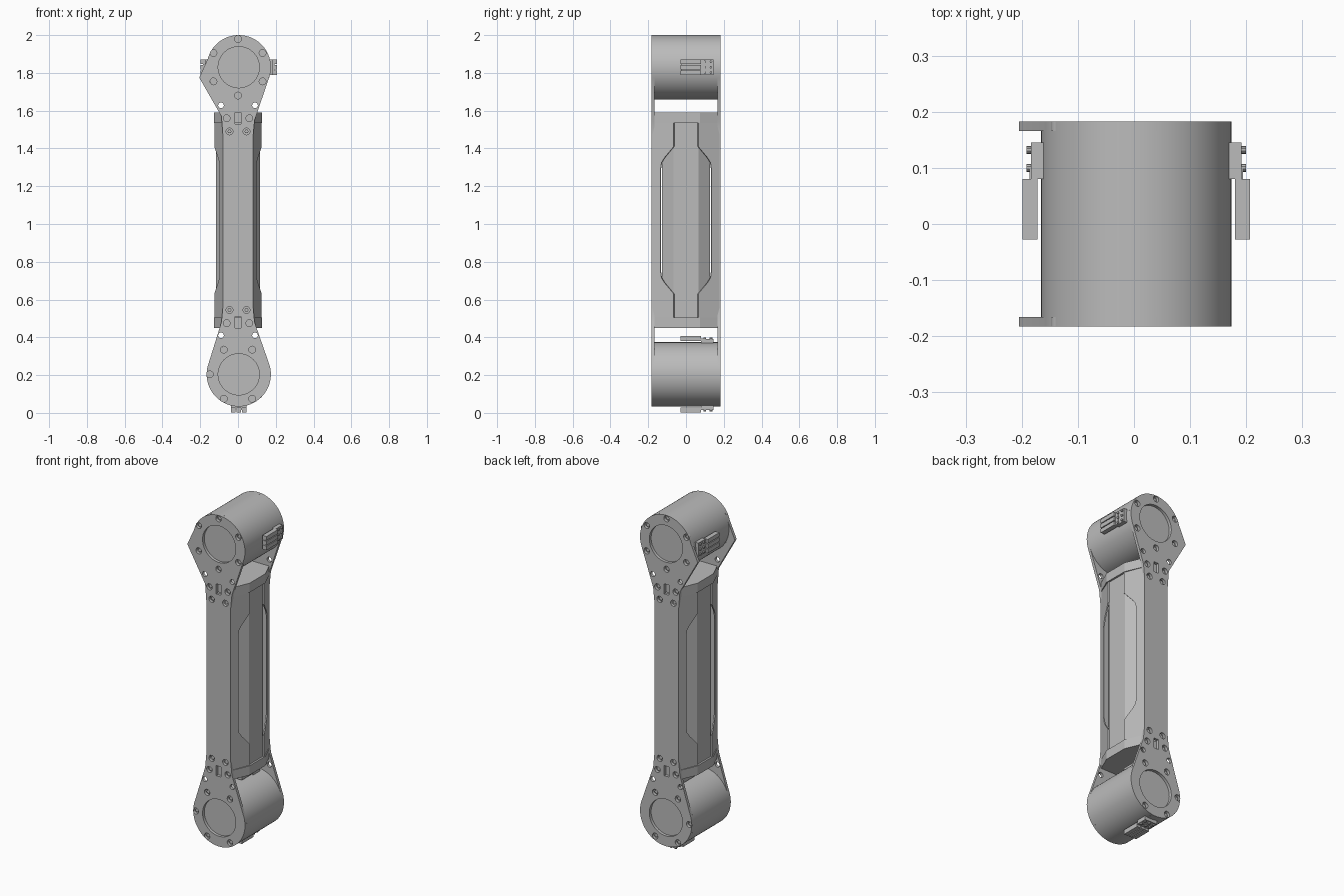
import bpy, bmesh, math
from mathutils import Vector, Matrix

if "Cube" in bpy.data.objects:
    bpy.data.objects.remove(bpy.data.objects["Cube"])

grey = bpy.data.materials.new("machined grey")
grey.use_nodes = True
GREY = (0.5, 0.5, 0.5, 1)
grey.diffuse_color = GREY
grey.node_tree.nodes["Principled BSDF"].inputs["Base Color"].default_value = GREY

CX, R = 0.004, 0.17
TOP, BOTTOM = 1.83, 0.204
FACE, INNER = 0.183, 0.166


def finish(name, bm, smooth=False):
    bmesh.ops.recalc_face_normals(bm, faces=bm.faces)
    mesh = bpy.data.meshes.new(name)
    bm.to_mesh(mesh)
    bm.free()
    mesh.materials.append(grey)
    ob = bpy.data.objects.new(name, mesh)
    bpy.context.collection.objects.link(ob)
    if smooth:
        bpy.ops.object.select_all(action='DESELECT')
        ob.select_set(True)
        bpy.context.view_layer.objects.active = ob
        bpy.ops.object.shade_smooth_by_angle(angle=math.radians(30))
    return ob


def add_prism(bm, points, offset):
    face = bm.faces.new([bm.verts.new(p) for p in points])
    ext = bmesh.ops.extrude_face_region(bm, geom=[face], use_keep_orig=True)
    moved = [v for v in ext["geom"] if isinstance(v, bmesh.types.BMVert)]
    bmesh.ops.translate(bm, verts=moved, vec=offset)


def arc(cx, cz, r, start, end, n):
    angles = [math.radians(start + (end - start) * i / n) for i in range(n + 1)]
    return [(cx + r * math.cos(a), cz + r * math.sin(a)) for a in angles]


def circle(x, z, r, n=20):
    return arc(x, z, r, 0, 360, n)[:-1]


def rectangle(x, z, w, h):
    return [(x + a * w / 2, z + b * h / 2) for a, b in ((-1, -1), (1, -1), (1, 1), (-1, 1))]


def octagon(x, y, flat_x, flat_y):
    half = [(flat_x, -y), (x, -flat_y), (x, flat_y), (flat_x, y)]
    return half + [(-a, -b) for a, b in half]


# Outline of the long side plates, with a pointed ear at the upper right
outline = (arc(CX, BOTTOM, R, 160, 380, 56)
           + [(0.088, 0.48), (0.08, 0.56), (0.08, 1.47), (0.088, 1.55)]
           + arc(CX, TOP, R, -20, 165, 48)
           + [(-0.205, 1.775), (-0.088, 1.57), (-0.08, 1.47), (-0.08, 0.56), (-0.088, 0.48)])

# Bolt holes, hub openings and slots
bolts = [(0, 1.98), (0, 1.68), (-0.149, BOTTOM)]
for s in (-1, 1):
    bolts += [(s * x, z) for x, z in ((0.13, 1.905), (0.13, 1.755), (0.06, 1.56), (0.045, 1.49),
                                      (0.075, 0.075), (0.075, 0.335), (0.06, 0.475), (0.045, 0.545))]
holes = [circle(x, z, 0.018) for x, z in bolts]
holes += [circle(s * 0.09, z, 0.015) for s in (-1, 1) for z in (1.628, 0.41)]
holes += [circle(CX, z, 0.109, 64) for z in (TOP, BOTTOM)]
holes += [rectangle(0, z, 0.03, 0.06) for z in (1.56, 0.48)]


def side_plate(name, side):
    curve = bpy.data.curves.new(name, 'CURVE')
    curve.dimensions = '2D'
    curve.fill_mode = 'BOTH'
    curve.extrude = (FACE - INNER) / 2
    for loop in [outline] + holes:
        spline = curve.splines.new('POLY')
        spline.points.add(len(loop) - 1)
        for p, (x, z) in zip(spline.points, loop):
            p.co = (x, z, 0, 1)
        spline.use_cyclic_u = True
    curve.materials.append(grey)
    ob = bpy.data.objects.new(name, curve)
    bpy.context.collection.objects.link(ob)
    ob.rotation_euler.x = math.pi / 2
    ob.location.y = side * (FACE + INNER) / 2
    bpy.ops.object.select_all(action='DESELECT')
    ob.select_set(True)
    bpy.context.view_layer.objects.active = ob
    bpy.ops.object.convert(target='MESH')
    bpy.ops.object.shade_smooth_by_angle(angle=math.radians(30))


side_plate("front_plate", -1)
side_plate("back_plate", 1)

# Recessed bolt heads
bm = bmesh.new()
for side in (-1, 1):
    for x, z in bolts:
        add_prism(bm, [(x + (a - x), side * 0.16, b) for a, b in circle(x, z, 0.011, 6)],
                  Vector((0, side * 0.013, 0)))
finish("bolt_heads", bm)

# Joint drums between the plates
for name, z in (("upper_drum", TOP), ("lower_drum", BOTTOM)):
    bm = bmesh.new()
    add_prism(bm, [(x, -INNER, h) for x, h in circle(CX, z, R, 96)], Vector((0, 2 * INNER, 0)))
    finish(name, bm, True)

# Inner tube and the cap at each of its ends
for name, shape, low, high in (
        ("inner_tube", octagon(0.117, 0.126, 0.075, 0.065), 0.5, 1.55),
        ("upper_cap", octagon(0.128, INNER, 0.088, 0.075), 1.535, 1.59),
        ("lower_cap", octagon(0.128, INNER, 0.088, 0.075), 0.45, 0.505)):
    bm = bmesh.new()
    add_prism(bm, [(x, y, low) for x, y in shape], Vector((0, 0, high - low)))
    finish(name, bm)

# Sloping flanges with a long window cut between each pair
edge = [(0.178, 0.505), (0.065, 0.505), (0.065, 0.63), (0.115, 0.69), (0.13, 0.715), (0.135, 0.75),
        (0.135, 1.29), (0.13, 1.325), (0.115, 1.35), (0.065, 1.41), (0.065, 1.535), (0.178, 1.535)]
bm = bmesh.new()
for sx in (-1, 1):
    for sy in (-1, 1):
        pts = [(sx * (0.08 + (0.178 - y) * 0.4), sy * y, z) for y, z in edge]
        add_prism(bm, pts, Vector((-sx * 0.006, -sy * 0.003, 0)))
finish("window_flanges", bm)


# Cable connectors on the drums, pointing outward at the given angle
def connector(name, z, angle):
    bm = bmesh.new()

    def box(r0, r1, y0, y1, t, w):
        pts = [(r0, y0, t - w), (r0, y1, t - w), (r0, y1, t + w), (r0, y0, t + w)]
        add_prism(bm, pts, Vector((r1 - r0, 0, 0)))

    box(0.16, 0.188, 0.08, 0.145, 0, 0.04)
    box(0.178, 0.19, -0.026, 0.1, 0, 0.036)
    for t in (-0.029, 0, 0.029):
        box(0.176, 0.203, -0.028, 0.08, t, 0.012)
        for y in (0.1, 0.132):
            pts = [(0.186, y + a, t + b) for a, b in circle(0, 0, 0.007, 10)]
            add_prism(bm, pts, Vector((0.01, 0, 0)))
    bm.transform(Matrix.Translation((CX, 0, z)) @ Matrix.Rotation(math.radians(angle), 4, 'Y'))
    finish(name, bm)


connector("upper_left_connector", TOP, 0)
connector("upper_right_connector", TOP, 180)
connector("lower_bottom_connector", BOTTOM, 90)
connector("lower_top_connector", BOTTOM, -90)
